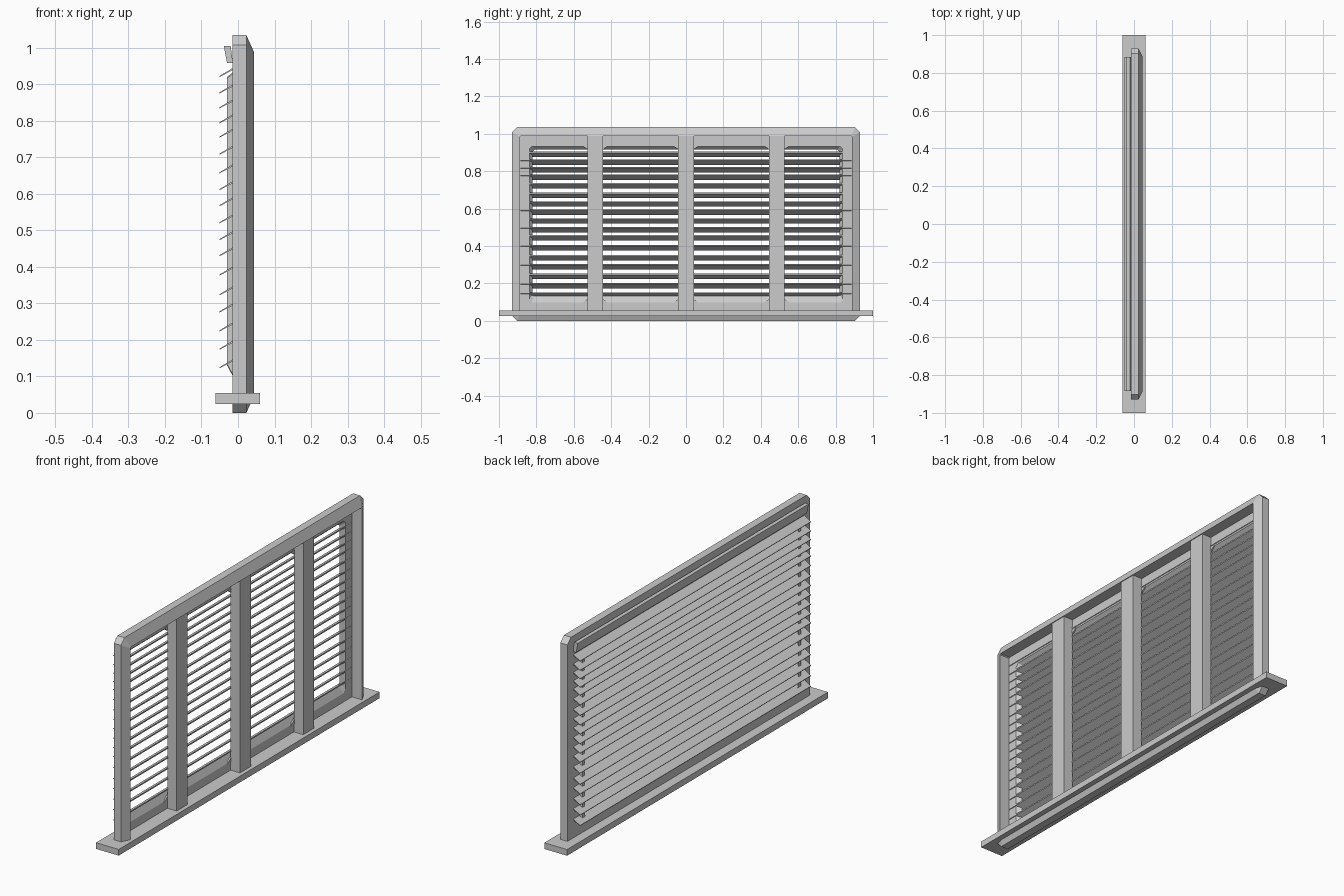
import bpy, bmesh

if "Cube" in bpy.data.objects:
    bpy.data.objects.remove(bpy.data.objects["Cube"])


def make(name, verts, faces):
    me = bpy.data.meshes.new(name)
    me.from_pydata(verts, [], faces)
    bm = bmesh.new()
    bm.from_mesh(me)
    bmesh.ops.recalc_face_normals(bm, faces=bm.faces)
    bm.to_mesh(me)
    bm.free()
    ob = bpy.data.objects.new(name, me)
    bpy.context.collection.objects.link(ob)
    return ob


def prism_y(name, profile, y0, y1):
    """Extrude an (x, z) profile along y."""
    n = len(profile)
    v = [(x, y, z) for y in (y0, y1) for x, z in profile]
    f = [(i, (i + 1) % n, n + (i + 1) % n, n + i) for i in range(n)]
    return make(name, v, f + [tuple(range(n)), tuple(range(n, 2 * n))])


def prism_x(name, profile, x0, x1):
    """Extrude a (y, z) profile along x."""
    n = len(profile)
    v = [(x, y, z) for x in (x0, x1) for y, z in profile]
    f = [(i, (i + 1) % n, n + (i + 1) % n, n + i) for i in range(n)]
    return make(name, v, f + [tuple(range(n)), tuple(range(n, 2 * n))])


def box(name, x0, x1, y0, y1, z0, z1):
    return prism_y(name, [(x0, z0), (x1, z0), (x1, z1), (x0, z1)], y0, y1)


def ring(y, z0, z1, c):
    """Rectangle in the yz plane with cut corners."""
    return [(-y + c, z0), (y - c, z0), (y, z0 + c), (y, z1 - c),
            (y - c, z1), (-y + c, z1), (-y, z1 - c), (-y, z0 + c)]


def frame(name, sections):
    """Join (x, y, z0, z1, cut) rings into a closed frame."""
    v = [(s[0], y, z) for s in sections for y, z in ring(*s[1:])]
    m = len(sections)
    f = [(a * 8 + i, a * 8 + (i + 1) % 8, ((a + 1) % m) * 8 + (i + 1) % 8,
          ((a + 1) % m) * 8 + i) for a in range(m) for i in range(8)]
    return make(name, v, f)


# Outer frame with bevelled front and recessed back plate
frame("window_frame", [
    (-0.015, 0.93, 0.0, 1.035, 0.027),
    (0.023, 0.93, 0.0, 1.035, 0.027),
    (0.044, 0.888, 0.047, 0.988, 0.004),
    (-0.010, 0.888, 0.047, 0.988, 0.004),
    (-0.010, 0.838, 0.095, 0.935, 0.004),
    (-0.015, 0.838, 0.095, 0.935, 0.004),
])

# Lining around the opening behind the plate
frame("opening_lining", [
    (-0.030, 0.838, 0.13, 0.92, 0.004),
    (-0.010, 0.840, 0.093, 0.937, 0.004),
    (-0.010, 0.838, 0.097, 0.933, 0.015),
    (-0.030, 0.820, 0.135, 0.915, 0.010),
])

# Sill
box("sill", -0.062, 0.06, -1, 1, 0.025, 0.055)

# Mullions with small corner gussets
for y in (-0.485, 0, 0.485):
    box("mullion", -0.010, 0.040, y - 0.042, y + 0.042, 0.05, 0.988)
    for s in (-1, 1):
        e = y + s * 0.04
        for z, d in ((0.937, -0.022), (0.095, 0.022)):
            prism_x("mullion_gusset", [(e, z), (e + s * 0.03, z), (e, z + d)],
                    -0.015, -0.008)

# Slats, rising towards the front
for z in (.92, .875, .834, .793, .754, .707, .656, .61, .566,
          .519, .473, .429, .376, .322, .275, .223, .173, .122):
    prism_y("slat", [(-0.051, z), (-0.007, z + 0.023), (-0.007, z + 0.029),
                     (-0.051, z + 0.003)], -0.885, 0.885)

# Head rail above the slats
prism_y("head_rail", [(-0.039, 1.005), (-0.020, 1.005), (-0.014, 0.958),
                      (-0.030, 0.958)], -0.885, 0.885)
